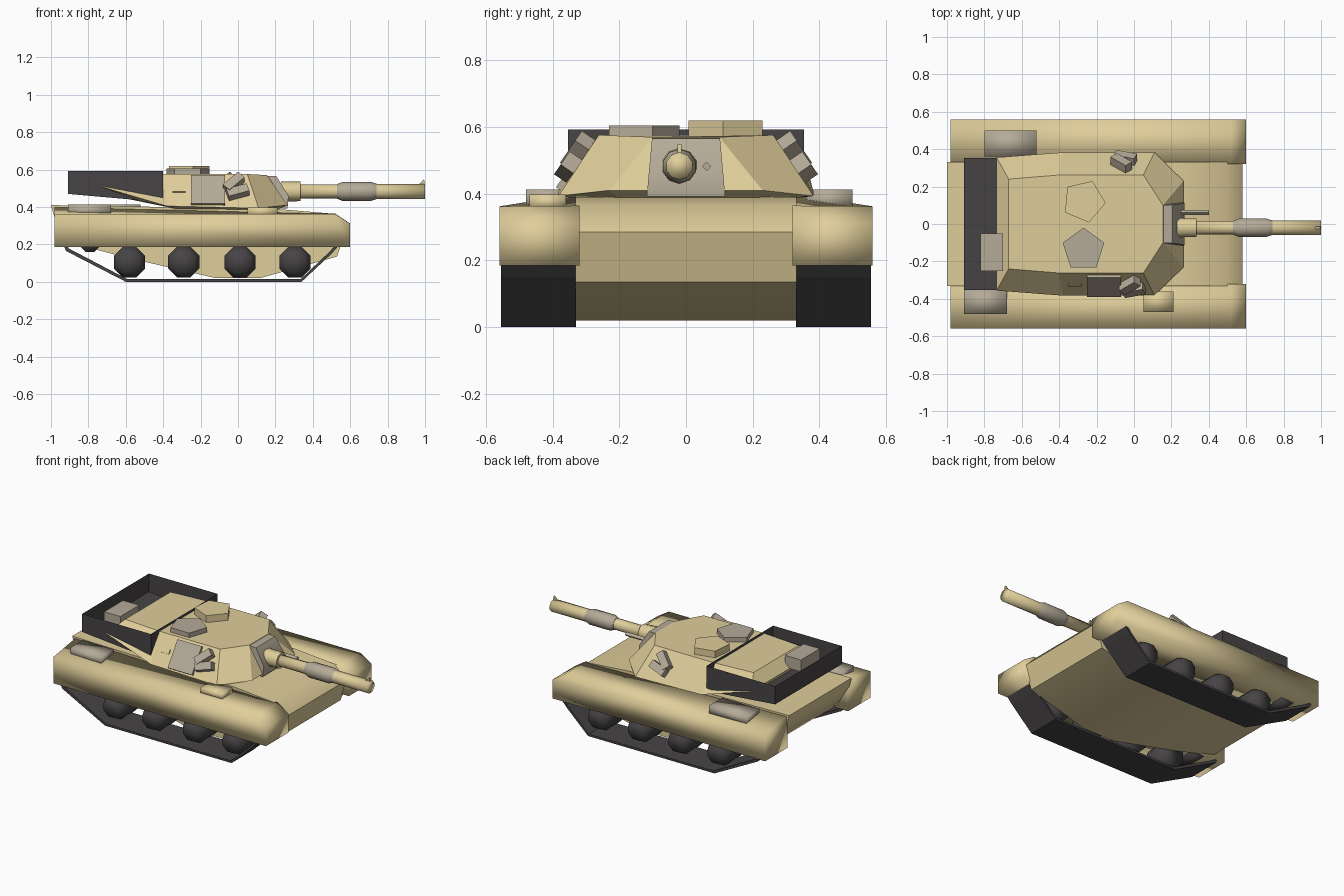
import bpy, bmesh
from math import radians, sin, cos, pi
from mathutils import Matrix, Vector

old = bpy.data.objects.get("Cube")
if old:
    bpy.data.objects.remove(old, do_unlink=True)


def material(name, rgb):
    m = bpy.data.materials.new(name)
    m.use_nodes = True
    m.diffuse_color = (*rgb, 1)
    m.node_tree.nodes["Principled BSDF"].inputs["Base Color"].default_value = (*rgb, 1)
    return m


SAND = material("sand", (0.74, 0.615, 0.325))
GREY = material("warm grey", (0.46, 0.405, 0.315))
DARK = material("charcoal", (0.062, 0.057, 0.059))


def finish(name, bm, mat, smooth=None):
    """Turn a bmesh into an object; smooth is an angle in degrees."""
    bmesh.ops.recalc_face_normals(bm, faces=bm.faces)
    me = bpy.data.meshes.new(name)
    bm.to_mesh(me)
    bm.free()
    me.materials.append(mat)
    ob = bpy.data.objects.new(name, me)
    bpy.context.collection.objects.link(ob)
    if smooth:
        bpy.ops.object.select_all(action='DESELECT')
        ob.select_set(True)
        bpy.context.view_layer.objects.active = ob
        if smooth >= 180:
            bpy.ops.object.shade_smooth()
        else:
            bpy.ops.object.shade_smooth_by_angle(angle=radians(smooth))
    return ob


def loft(name, rings, mat, smooth=None, caps=(True, True)):
    """Skin matching rings of points, capping the chosen ends."""
    bm = bmesh.new()
    vs = [[bm.verts.new(p) for p in r] for r in rings]
    n = len(vs[0])
    for a, b in zip(vs, vs[1:]):
        for i in range(n):
            j = (i + 1) % n
            bm.faces.new((a[i], a[j], b[j], b[i]))
    for ring, wanted in zip((vs[0], vs[-1]), caps):
        if wanted:
            bm.faces.new(ring)
    return finish(name, bm, mat, smooth)


def tube(name, stations, centre, axis, mat, sides=10, smooth=50):
    """Turned part: (position along axis, radius) stations."""
    rings = []
    for t, r in stations:
        ring = []
        for k in range(sides):
            a = 2 * pi * (k + 0.5) / sides
            u, v = r * cos(a), r * sin(a)
            off = (t, u, v) if axis == 'X' else (u, t, v)
            ring.append(Vector(centre) + Vector(off))
        rings.append(ring)
    return loft(name, rings, mat, smooth)


def box(name, centre, size, mat, rot=None, smooth=None):
    bm = bmesh.new()
    bmesh.ops.create_cube(bm, size=1)
    m = Matrix.Translation(centre) @ (rot or Matrix()) @ Matrix.Diagonal((*size, 1))
    bmesh.ops.transform(bm, matrix=m, verts=bm.verts)
    return finish(name, bm, mat, smooth)


def both_sides(half):
    """Close a ring of (x, y, z) by mirroring it over y = 0."""
    return half + [(x, -y, z) for x, y, z in reversed(half)]


# Hull: side profile extruded across the width
hull = [(-1, .41), (.2, .39), (.5, .365), (.58, .285), (.53, .135), (.12, .02),
        (-.12, .02), (-.6, .13), (-.9, .21), (-.98, .34)]
loft("hull", [[(x, y, z) for x, z in hull] for y in (-.332, .332)], SAND, 50)

# Running gear and fenders, one set per side
belt = [(-.93, .19), (-.92, .165), (-.6, 0), (.34, 0), (.5, .15), (.535, .19)]
for side, s in (("left", 1), ("right", -1)):
    outer = [(-.98, .185), (-.98, .362), (.52, .362), (.6, .312), (.6, .185)]
    inner = [(-.98, .185), (-.98, .4), (.52, .364), (.6, .312), (.6, .185)]
    loft(side + "_fender", [[(x, s * .56, z) for x, z in outer],
                            [(x, s * .32, z) for x, z in inner]], SAND, 180)
    inside = [(x * .985, z + .014) for x, z in reversed(belt)]
    loft(side + "_track", [[(x, s * y, z) for x, z in belt + inside]
                           for y in (.33, .555)], DARK)
    for i, x in enumerate((-.58, -.29, .01, .305)):
        tube(f"{side}_wheel_{i + 1}", [(s * .33, .09), (s * .46, .09), (s * .52, .06)],
             (x, 0, .105), 'Y', DARK, 8, 180)
    tube(side + "_rear_sprocket", [(s * .34, .06), (s * .5, .06)],
         (-.79, 0, .215), 'Y', DARK, 8, 180)

# Stowage boxes on the fenders
box("right_rear_stowage", (-.795, -.415, .383), (.23, .13, .06), GREY, smooth=180)
box("left_rear_stowage", (-.66, .43, .383), (.28, .14, .06), GREY, smooth=180)
box("right_front_stowage", (.13, -.415, .375), (.16, .11, .045), SAND, smooth=180)

# Turret: tucked underside, wide rim, narrower roof
under = both_sides([(.21, .2, .385), (.08, .32, .385), (-.33, .33, .39), (-.7, .31, .465)])
rim = both_sides([(.265, .23, .41), (.11, .383, .393), (-.38, .383, .405), (-.735, .356, .51)])
roof = both_sides([(.155, .1, .57), (.05, .262, .576), (-.4, .262, .576), (-.67, .24, .576)])
loft("turret", [under, rim, roof], SAND)

# Open basket of thin sheet around the turret rear
floor = [(-.91, -.354, .47), (-.91, .354, .47), (-.4, .354, .425), (-.4, -.354, .425)]
loft("turret_basket", [floor, [(x, y, .592) for x, y, z in floor]], DARK, caps=(True, False))
box("basket_case", (-.76, -.15, .55), (.12, .2, .08), GREY)

# Gun mantlet
shield = [(.13, .568), (.205, .565), (.27, .46), (.265, .392), (.13, .392)]
loft("mantlet", [[(x, s * (.118 - .09 * (z - .39)), z) for x, z in shield]
                 for s in (-1, 1)], GREY, 45)

# Main gun
gun = (0, -.02, .483)
tube("gun_collar", [(.23, .054), (.335, .052)], gun, 'X', SAND)
tube("gun_barrel", [(.33, .037), (.6, .037), (.72, .041), (1, .041)], gun, 'X', SAND, 10, 180)
tube("bore_evacuator", [(.53, .039), (.56, .051), (.71, .051), (.74, .041)], gun, 'X', GREY)
loft("muzzle_sight", [[(.965, y, .52), (.998, y, .52), (.995, y, .548)]
                      for y in (-.026, -.014)], SAND)
# Four-sided coaxial gun, standing on its edge
box("coaxial_gun", (.32, .062, .482), (.16, .02, .02), GREY, Matrix.Rotation(pi / 4, 4, 'X'))


# Five-sided roof hatches
def hatch(name, x, y, turn, top, mat):
    pts = [(x + .117 * cos(turn + 2 * pi * k / 5), y + .117 * sin(turn + 2 * pi * k / 5))
           for k in range(5)]
    loft(name, [[(px, py, z) for px, py in pts] for z in (.57, top)], mat)


hatch("left_hatch", -.268, .122, radians(-5), .62, SAND)
hatch("right_hatch", -.27, -.137, radians(90), .605, GREY)

# Fittings lying on the sloping turret sides
LEAN = 34.5
right_lean = Matrix.Rotation(radians(-LEAN), 4, 'X')
box("side_panel", (-.16, -.328, .489), (.18, .024, .185), GREY, right_lean)
box("side_bracket", (-.315, -.322, .49), (.07, .014, .03), SAND, right_lean)
for side, s, x in (("left", 1, -.06), ("right", -1, -.015)):
    lean = Matrix.Rotation(radians(s * LEAN), 4, 'X')
    for part, tilt, dx, y, z in (("upper", 45, -.008, .323, .525), ("lower", 18, .014, .35, .477)):
        rot = lean @ Matrix.Rotation(radians(-tilt), 4, 'Y')
        box(f"{side}_{part}_launcher", (x + dx, s * y, z), (.115, .055, .05), GREY, rot)
